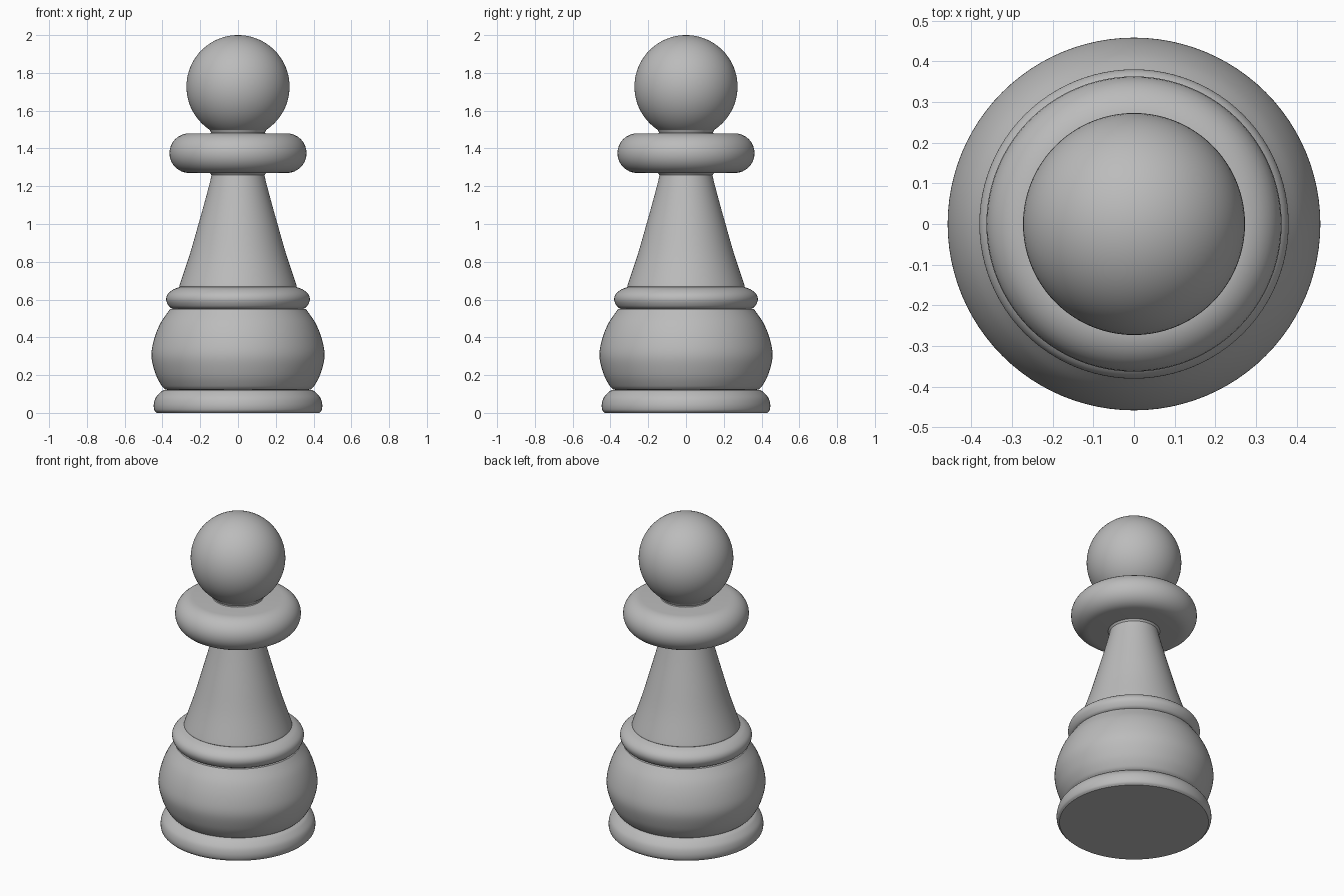
import bpy, bmesh, math
from mathutils import Vector

cube = bpy.data.objects.get("Cube")
if cube:
    bpy.data.objects.remove(cube, do_unlink=True)

grey = bpy.data.materials.new("plain_grey")
grey.use_nodes = True
colour = (0.5, 0.5, 0.5, 1)
grey.diffuse_color = colour
grey.node_tree.nodes["Principled BSDF"].inputs["Base Color"].default_value = colour


def arc(r, z, rad_r, rad_z, start, end, steps=16):
    """Elliptical arc in the (radius, height) plane, angles in degrees."""
    angles = [math.radians(start + (end - start) * i / steps) for i in range(steps + 1)]
    return [(r + rad_r * math.cos(a), z + rad_z * math.sin(a)) for a in angles]


def curve(points, steps=6):
    """Smooth curve through the given (radius, height) points."""
    p = [Vector(q) for q in points]
    p = [2 * p[0] - p[1]] + p + [2 * p[-1] - p[-2]]
    out = []
    for a, b, c, d in zip(p, p[1:], p[2:], p[3:]):
        for i in range(steps):
            t = i / steps
            out.append(0.5 * (2 * b + (c - a) * t + (2 * a - 5 * b + 4 * c - d) * t ** 2
                              + (3 * b - a - 3 * c + d) * t ** 3))
    return out + [p[-2]]


def lathe(name, profile):
    """Turn a bottom-to-top profile around the z axis."""
    bm = bmesh.new()
    verts = [bm.verts.new((max(r, 0), 0, z)) for r, z in profile]
    edges = [bm.edges.new(pair) for pair in zip(verts, verts[1:])]
    bmesh.ops.spin(bm, geom=verts + edges, cent=(0, 0, 0), axis=(0, 0, 1),
                   angle=math.tau, steps=96, use_merge=True)
    bmesh.ops.remove_doubles(bm, verts=bm.verts, dist=1e-5)
    bmesh.ops.recalc_face_normals(bm, faces=bm.faces)
    mesh = bpy.data.meshes.new(name)
    bm.to_mesh(mesh)
    bm.free()
    mesh.materials.append(grey)
    obj = bpy.data.objects.new(name, mesh)
    bpy.context.collection.objects.link(obj)
    bpy.ops.object.select_all(action="DESELECT")
    obj.select_set(True)
    bpy.context.view_layer.objects.active = obj
    bpy.ops.object.shade_smooth_by_angle(angle=math.radians(35))


# Foot with a rounded rim
lathe("foot", [(0, 0), (0.425, 0)]
      + curve([(0.43, 0), (0.443, 0.015), (0.446, 0.045), (0.436, 0.08), (0.41, 0.11), (0.39, 0.122)])
      + [(0, 0.122)])

# Bulging lower body
lathe("body", [(0, 0.115), (0.36, 0.12)]
      + curve([(0.385, 0.124), (0.405, 0.145), (0.436, 0.205), (0.458, 0.295),
               (0.447, 0.38), (0.413, 0.47), (0.36, 0.55)])
      + [(0, 0.56)])

# Rounded ring under the stem
lathe("ring", [(0, 0.55), (0.345, 0.55)]
      + curve([(0.345, 0.55), (0.366, 0.565), (0.38, 0.597), (0.373, 0.627), (0.345, 0.652), (0.308, 0.667)])
      + [(0, 0.667)])

# Tapering stem, flared where it meets the collar
lathe("stem", [(0, 0.66), (0.305, 0.662)]
      + curve([(0.311, 0.668), (0.305, 0.69), (0.255, 0.84), (0.209, 1.0),
               (0.17, 1.14), (0.143, 1.245), (0.143, 1.262), (0.155, 1.275)])
      + [(0, 1.28)])

# Thick collar with a half-round edge
lathe("collar", [(0, 1.27)] + arc(0.258, 1.375, 0.105, 0.105, -90, 90) + [(0, 1.48)])

# Ball head and the small fillet under it
lathe("head", arc(0, 1.727, 0.273, 0.273, -90, 90, 40))
lathe("neck", [(0.148, 1.477), (0.143, 1.485), (0.15, 1.5)])
